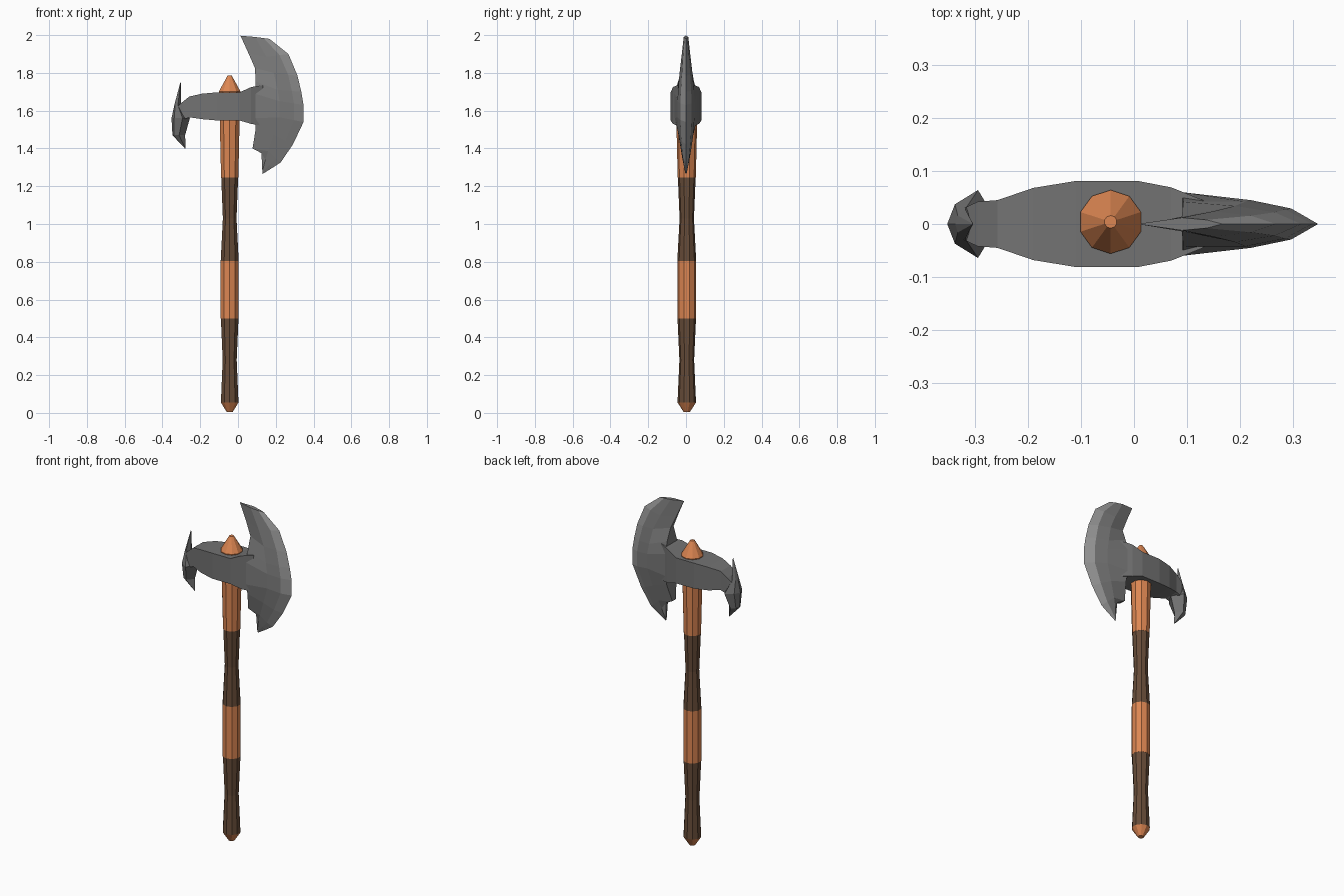
import bpy, bmesh, math

def material(name, rgb):
    m = bpy.data.materials.new(name)
    m.diffuse_color = (*rgb, 1)
    return m

WOOD = material("wood", (0.72, 0.24, 0.085))
LEATHER = material("leather", (0.135, 0.072, 0.04))
IRON = material("dark_iron", (0.17, 0.17, 0.17))
STEEL = material("blade_steel", (0.2, 0.2, 0.2))
EDGE = material("sharpened_edge", (0.3, 0.3, 0.3))

def loft(name, rings, mats, second=()):
    """Skin closed rings and cap both ends; side strips in `second` get the second material."""
    bm = bmesh.new()
    vs = [[bm.verts.new(p) for p in r] for r in rings]
    n = len(rings[0])
    for a, b in zip(vs, vs[1:]):
        for i in range(n):
            j = (i + 1) % n
            f = bm.faces.new((a[i], a[j], b[j], b[i]))
            f.material_index = int(i in second)
    bm.faces.new(vs[0])
    bm.faces.new(vs[-1])
    bmesh.ops.remove_doubles(bm, verts=bm.verts, dist=0.0005)
    bmesh.ops.recalc_face_normals(bm, faces=bm.faces)
    me = bpy.data.meshes.new(name)
    for m in mats:
        me.materials.append(m)
    bm.to_mesh(me)
    bm.free()
    ob = bpy.data.objects.new(name, me)
    bpy.context.collection.objects.link(ob)
    return ob

def turned(name, profile, mat, sides=10):
    """Ten-sided handle section from (radius, z) pairs."""
    rings = []
    for r, z in profile:
        rings.append([(-0.044 + r * math.cos(a), 0.004 + r * math.sin(a), z)
                      for a in (math.pi / 2 + 2 * math.pi * i / sides for i in range(sides))])
    return loft(name, rings, [mat])

# Handle: wooden sections and leather wraps
turned("pommel", [(0.016, 0.004), (0.049, 0.055)], WOOD)
turned("lower_grip", [(0.049, 0.055), (0.039, 0.28), (0.049, 0.5)], LEATHER)
turned("middle_handle", [(0.05, 0.5), (0.05, 0.805)], WOOD)
turned("upper_grip", [(0.05, 0.805), (0.038, 1.03), (0.047, 1.245)], LEATHER)
turned("top_handle", [(0.048, 1.245), (0.055, 1.54), (0.055, 1.69)], WOOD)
turned("cap", [(0.058, 1.69), (0.06, 1.702), (0.034, 1.747), (0.012, 1.785)], WOOD)

# Head socket: rectangular sections (x, half depth, bottom, top)
socket = [(-0.32, 0.03, 1.54, 1.62), (-0.295, 0.042, 1.55, 1.645),
          (-0.257, 0.045, 1.565, 1.675), (-0.19, 0.068, 1.555, 1.69),
          (-0.11, 0.081, 1.548, 1.697), (0.008, 0.081, 1.548, 1.697),
          (0.07, 0.069, 1.53, 1.725), (0.13, 0.045, 1.52, 1.735), (0.15, 0.02, 1.53, 1.72)]
loft("head_socket", [[(x, -y, lo), (x, y, lo), (x, y, hi), (x, -y, hi)]
                     for x, y, lo, hi in socket], [IRON])

# Blade rows: inner edge (x, z, t), middle (x, z, t), cutting edge (x, z)
blade = [((0.013, 1.997, 0.001), (0.09, 1.99, 0.012), (0.167, 1.98)),
         ((0.055, 1.905, 0.006), (0.15, 1.885, 0.024), (0.267, 1.90)),
         ((0.09, 1.825, 0.014), (0.19, 1.80, 0.034), (0.315, 1.785)),
         ((0.093, 1.755, 0.042), (0.21, 1.71, 0.042), (0.335, 1.70)),
         ((0.09, 1.69, 0.06), (0.22, 1.65, 0.045), (0.347, 1.63)),
         ((0.09, 1.56, 0.06), (0.22, 1.565, 0.045), (0.347, 1.54)),
         ((0.093, 1.50, 0.045), (0.19, 1.47, 0.038), (0.29, 1.42)),
         ((0.077, 1.40, 0.016), (0.16, 1.385, 0.026), (0.225, 1.325)),
         ((0.124, 1.375, 0.01), (0.145, 1.34, 0.018), (0.18, 1.296)),
         ((0.128, 1.295, 0.004), (0.129, 1.28, 0.006), (0.13, 1.265))]
rings = []
for inner, mid, (ex, ez) in blade:
    bevel = (mid[0] + (ex - mid[0]) * 0.6, mid[1] + (ez - mid[1]) * 0.6, mid[2] * 0.65)
    side = [inner, mid, bevel]
    rings.append([(x, -t, z) for x, z, t in side] + [(ex, 0, ez)]
                 + [(x, t, z) for x, z, t in reversed(side)])
loft("blade", rings, [STEEL, EDGE], second=(2, 3))

# Rear claw rows: z, outer x, side x, half depth, inner x
claw = [(1.75, -0.305, -0.304, 0.001, -0.303),
        (1.63, -0.337, -0.318, 0.028, -0.303),
        (1.56, -0.352, -0.294, 0.064, -0.255),
        (1.47, -0.347, -0.312, 0.036, -0.280),
        (1.40, -0.281, -0.279, 0.001, -0.277)]
rings = []
for z, ox, sx, t, ix in claw:
    cx = ox + (sx - ox) * 0.25
    rings.append([(ox, 0, z), (cx, -t * 0.58, z), (sx, -t, z), (ix, 0, z),
                  (sx, t, z), (cx, t * 0.58, z)])
loft("rear_claw", rings, [IRON])
